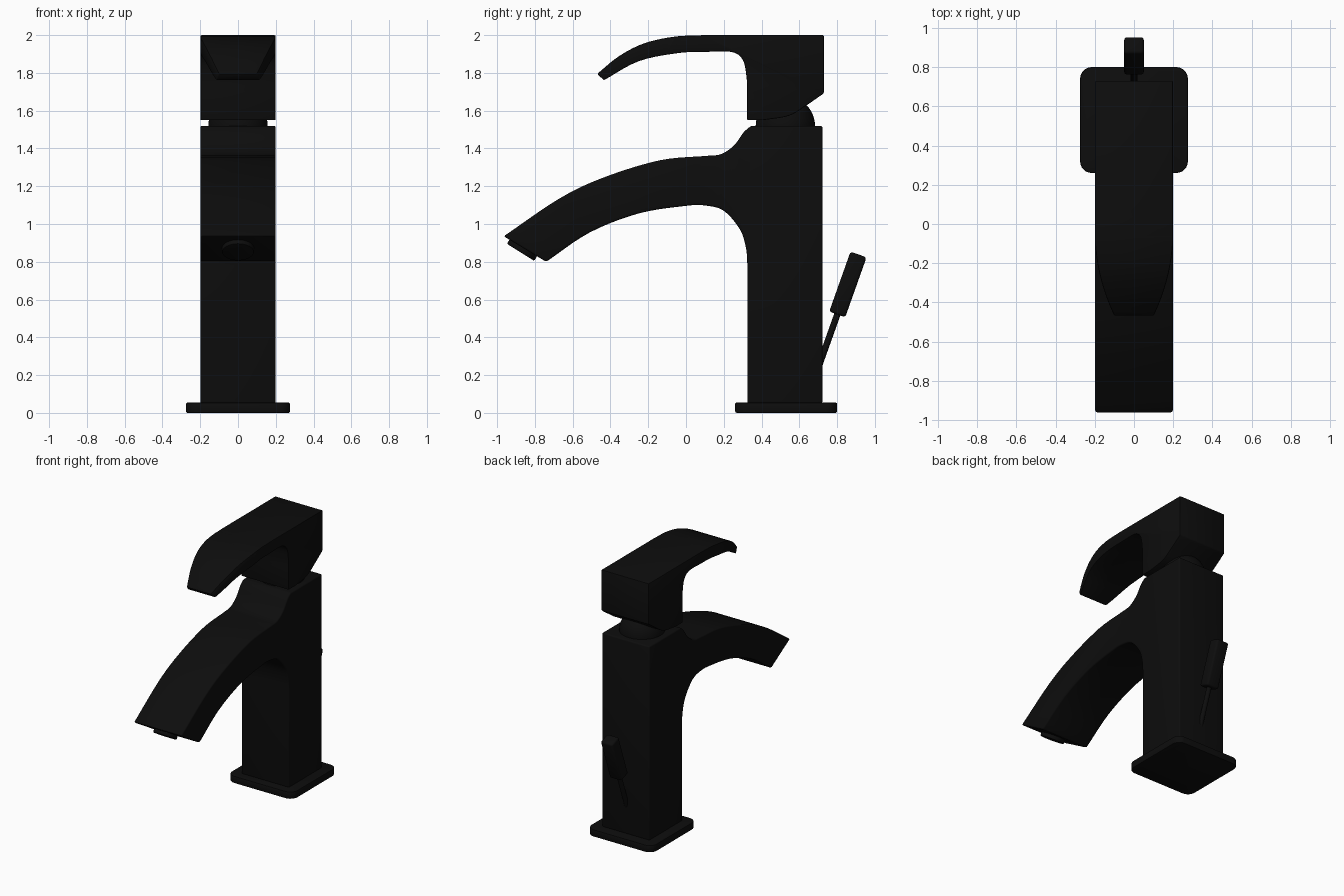
import bpy, bmesh, math
from mathutils import Vector, Matrix

cube = bpy.data.objects.get("Cube")
if cube:
    bpy.data.objects.remove(cube, do_unlink=True)

black = bpy.data.materials.new("matte black")
black.use_nodes = True
black.diffuse_color = (0.004, 0.004, 0.004, 1)
black.node_tree.nodes["Principled BSDF"].inputs["Base Color"].default_value = black.diffuse_color


def finish(name, bm, bevel=0.0, segments=3):
    """Turn a bmesh into a named, rounded, smooth-shaded object."""
    bmesh.ops.recalc_face_normals(bm, faces=bm.faces)
    mesh = bpy.data.meshes.new(name)
    bm.to_mesh(mesh)
    bm.free()
    mesh.materials.append(black)
    obj = bpy.data.objects.new(name, mesh)
    bpy.context.collection.objects.link(obj)
    bpy.ops.object.select_all(action="DESELECT")
    obj.select_set(True)
    bpy.context.view_layer.objects.active = obj
    if bevel:
        mod = obj.modifiers.new("rounding", "BEVEL")
        mod.width, mod.segments = bevel, segments
        mod.limit_method, mod.angle_limit = "ANGLE", math.radians(35)
        bpy.ops.object.modifier_apply(modifier=mod.name)
    bpy.ops.object.shade_smooth_by_angle(angle=math.radians(35))
    return obj


def smooth_path(points, steps=5):
    """Catmull-Rom curve through side-view (y, z) points."""
    p = [Vector(q) for q in points]
    p = [2 * p[0] - p[1]] + p + [2 * p[-1] - p[-2]]
    out = []
    for a, b, c, d in zip(p, p[1:], p[2:], p[3:]):
        for i in range(steps):
            t = i / steps
            out.append(0.5 * (2 * b + (c - a) * t + (2 * a - 5 * b + 4 * c - d) * t ** 2
                              + (3 * b - a - 3 * c + d) * t ** 3))
    return out + [p[-2]]


def extrude_profile(outline, half):
    """Extrude a side-view outline symmetrically across x."""
    bm = bmesh.new()
    face = bm.faces.new([bm.verts.new((-half, y, z)) for y, z in outline])
    new = bmesh.ops.extrude_face_region(bm, geom=[face])["geom"]
    for v in new:
        if isinstance(v, bmesh.types.BMVert):
            v.co.x = half
    return bm


def box(name, centre, size, bevel, rotation=Matrix()):
    bm = bmesh.new()
    bmesh.ops.create_cube(bm, size=1, matrix=Matrix.Translation(centre) @ rotation
                          @ Matrix.Diagonal((*size, 1)))
    return finish(name, bm, bevel)


def rod(name, start, end, radius, bevel=0.0):
    start, end = Vector(start), Vector(end)
    axis = end - start
    turn = axis.to_track_quat("Z", "Y").to_matrix().to_4x4()
    bm = bmesh.new()
    bmesh.ops.create_cone(bm, cap_ends=True, segments=32, radius1=radius, radius2=radius,
                          depth=axis.length, matrix=Matrix.Translation((start + end) / 2) @ turn)
    return finish(name, bm, bevel, 2)


# Base plate with rounded corners in plan
bm = bmesh.new()
bmesh.ops.create_cube(bm, size=1, matrix=Matrix.Translation((0, 0.53, 0.0275))
                      @ Matrix.Diagonal((0.55, 0.54, 0.055, 1)))
upright = [e for e in bm.edges if abs(e.verts[0].co.z - e.verts[1].co.z) > 0.01]
bmesh.ops.bevel(bm, geom=upright, offset=0.06, segments=6, profile=0.5, affect="EDGES")
finish("base_plate", bm, 0.008, 2)

# Column and curved spout in one profile
spout_top = smooth_path([(0.345, 1.52), (0.305, 1.485), (0.254, 1.416), (0.185, 1.37), (0.1, 1.36),
                         (-0.14, 1.337), (-0.434, 1.247), (-0.67, 1.135), (-0.965, 0.935)])
spout_under = smooth_path([(-0.74, 0.80), (-0.51, 0.955), (-0.25, 1.056), (0.0, 1.096), (0.1, 1.098),
                           (0.2, 1.07), (0.286, 0.97), (0.318, 0.87), (0.325, 0.78)])
body = [(0.722, 0.05), (0.722, 1.52)] + spout_top + spout_under + [(0.325, 0.05)]
finish("body_and_spout", extrude_profile(body, 0.199), 0.02)

# Aerator under the spout tip
rod("aerator", (0, -0.834, 0.917), (0, -0.876, 0.85), 0.085, 0.006)

# Ball joint between the column and the handle
bm = bmesh.new()
bmesh.ops.create_uvsphere(bm, u_segments=40, v_segments=24, radius=0.157,
                          matrix=Matrix.Translation((0, 0.526, 1.52)))
finish("ball_joint", bm)

# Handle block and lever, the lever narrowing towards its tip
lever_top = smooth_path([(0.1, 2.0), (-0.06, 1.992), (-0.22, 1.957), (-0.354, 1.889), (-0.47, 1.795)])
lever_under = smooth_path([(-0.435, 1.761), (-0.25, 1.862), (-0.04, 1.905), (0.1, 1.911),
                           (0.24, 1.911), (0.3, 1.87), (0.32, 1.78), (0.323, 1.70)])
block_under = smooth_path([(0.41, 1.55), (0.545, 1.573), (0.64, 1.63), (0.73, 1.692)])
bm = extrude_profile([(0.73, 2.0)] + lever_top + lever_under + [(0.323, 1.55)] + block_under, 0.199)
for i in range(10):
    bmesh.ops.bisect_plane(bm, geom=bm.verts[:] + bm.edges[:] + bm.faces[:],
                           plane_co=(0, -0.42 + i * 0.045, 0), plane_no=(0, 1, 0))
for v in bm.verts:
    reach = min(1, max(0, (-0.05 - v.co.y) / 0.42))
    v.co.x *= 1 - 0.5 * reach ** 2
finish("handle", bm, 0.008, 2)

# Drain pull rod and its square grip, leaning back
lean = Matrix.Rotation(math.atan2(-0.113, 0.318), 4, "X")
rod("pull_rod", (0, 0.69, 0.21), (0, 0.815, 0.56), 0.017)
box("pull_grip", (0, 0.857, 0.68), (0.1, 0.09, 0.337), 0.014, lean)
